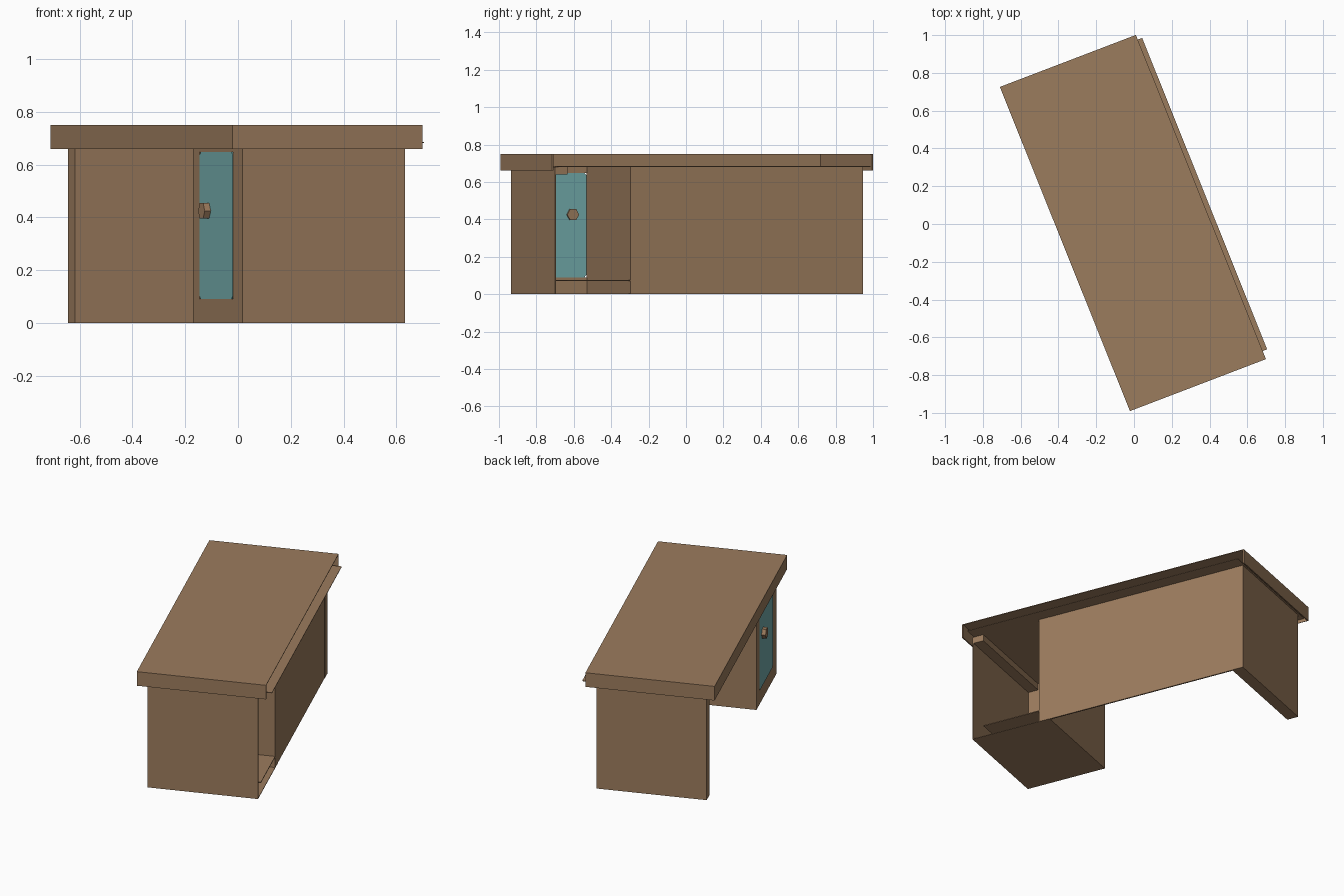
import bpy, bmesh, math
from mathutils import Vector

cube = bpy.data.objects.get("Cube")
if cube:
    bpy.data.objects.remove(cube, do_unlink=True)


def material(name, rgb):
    m = bpy.data.materials.new(name)
    m.use_nodes = True
    m.diffuse_color = (*rgb, 1)
    m.node_tree.nodes["Principled BSDF"].inputs["Base Color"].default_value = (*rgb, 1)
    return m


WOOD = material("brown wood", (0.33, 0.20, 0.11))
TEAL = material("teal paint", (0.17, 0.41, 0.41))

# Desk axes: s runs across the depth, t along the length, both 0..1 over the base
ORIGIN = Vector((0.017, -0.936, 0))
ACROSS = Vector((0.6155, 0.2353, 0))
ALONG = Vector((-0.661, 1.647, 0))
UP = Vector((0, 0, 1))
LENGTH = ALONG.length
TOP, UNDER, SHEET = 0.75, 0.66, 0.685


def prism(name, s0, s1, profile, mat=WOOD):
    """Sweep a (t, z) profile across the depth from s0 to s1."""
    bm = bmesh.new()
    rings = [[bm.verts.new(ORIGIN + ACROSS * s + ALONG * t + UP * z) for t, z in profile]
             for s in (s0, s1)]
    n = len(profile)
    for i in range(n):
        j = (i + 1) % n
        bm.faces.new((rings[0][i], rings[0][j], rings[1][j], rings[1][i]))
    for ring in rings:
        bm.faces.new(ring)
    bmesh.ops.recalc_face_normals(bm, faces=bm.faces)
    mesh = bpy.data.meshes.new(name)
    bm.to_mesh(mesh)
    bm.free()
    mesh.materials.append(mat)
    obj = bpy.data.objects.new(name, mesh)
    bpy.context.collection.objects.link(obj)
    return obj


def box(name, s, t, z, mat=WOOD):
    return prism(name, *s, [(t[0], z[0]), (t[1], z[0]), (t[1], z[1]), (t[0], z[1])], mat)


# Hollow tabletop, open along the back
S0, S1, T0, T1 = -0.085, 1.085, -0.021, 1.021
THIN = 0.004
box("tabletop", (S0, S1), (T0, T1), (TOP - THIN, TOP))
box("tabletop_front_skirt", (S0, S0 + THIN), (T0, T1), (UNDER, TOP - THIN))
for side, t in (("near", T0), ("far", T1 - THIN)):
    box(side + "_end_skirt", (S0 + THIN, S1), (t, t + THIN), (UNDER, TOP - THIN))
box("tabletop_under_sheet", (S0 + THIN, 1.123), (0.005, 1.006), (SHEET - THIN, SHEET))

# Far leg, cabinet partition and back panel
WALL = 0.04
BODY = SHEET - THIN
box("far_leg", (0, 1), (1 - WALL, 1), (0, BODY))
box("cabinet_partition", (0, 1), (0.245, 0.245 + WALL), (0, BODY))
box("back_panel", (0.985, 0.998), (0.245 + WALL, 1 - WALL), (0, BODY))

# Cabinet shell, open at the back
box("cabinet_side", (0, 1), (0, THIN), (0, BODY))
box("cabinet_bottom", (0, 1), (THIN, 0.245), (0, THIN))
box("cabinet_floor", (THIN, 1), (WALL, 0.245), (0.07, 0.075))
box("cabinet_top_rail", (0.01, 1), (THIN, WALL), (0.64, BODY))

# Door frame strips around the door opening
D0, D1, LOW, HIGH = 0.054, 0.243, 0.09, 0.648
FRAME = (0, 0.01)
box("door_frame_side", FRAME, (THIN, D0), (THIN, BODY))
box("door_frame_top", FRAME, (D0, 0.245), (HIGH, BODY))
box("door_frame_bottom", FRAME, (D0, 0.245), (THIN, LOW))

# Door with softly clipped corners
CLIP = 0.012
door = []
for t, z, dt, dz in ((D0, LOW, 1, 1), (D1, LOW, -1, 1), (D1, HIGH, -1, -1), (D0, HIGH, 1, -1)):
    pair = [(t, z + dz * CLIP), (t + dt * CLIP / LENGTH, z)]
    door += pair if dt * dz > 0 else pair[::-1]
prism("door", -0.003, 0.012, door, TEAL)

# Six-sided knob passing through the door
knob = [(0.198 + 0.034 * math.cos(k * math.pi / 3) / LENGTH,
         0.425 + 0.034 * math.sin(k * math.pi / 3)) for k in range(6)]
prism("door_knob", -0.04, 0.03, knob)
